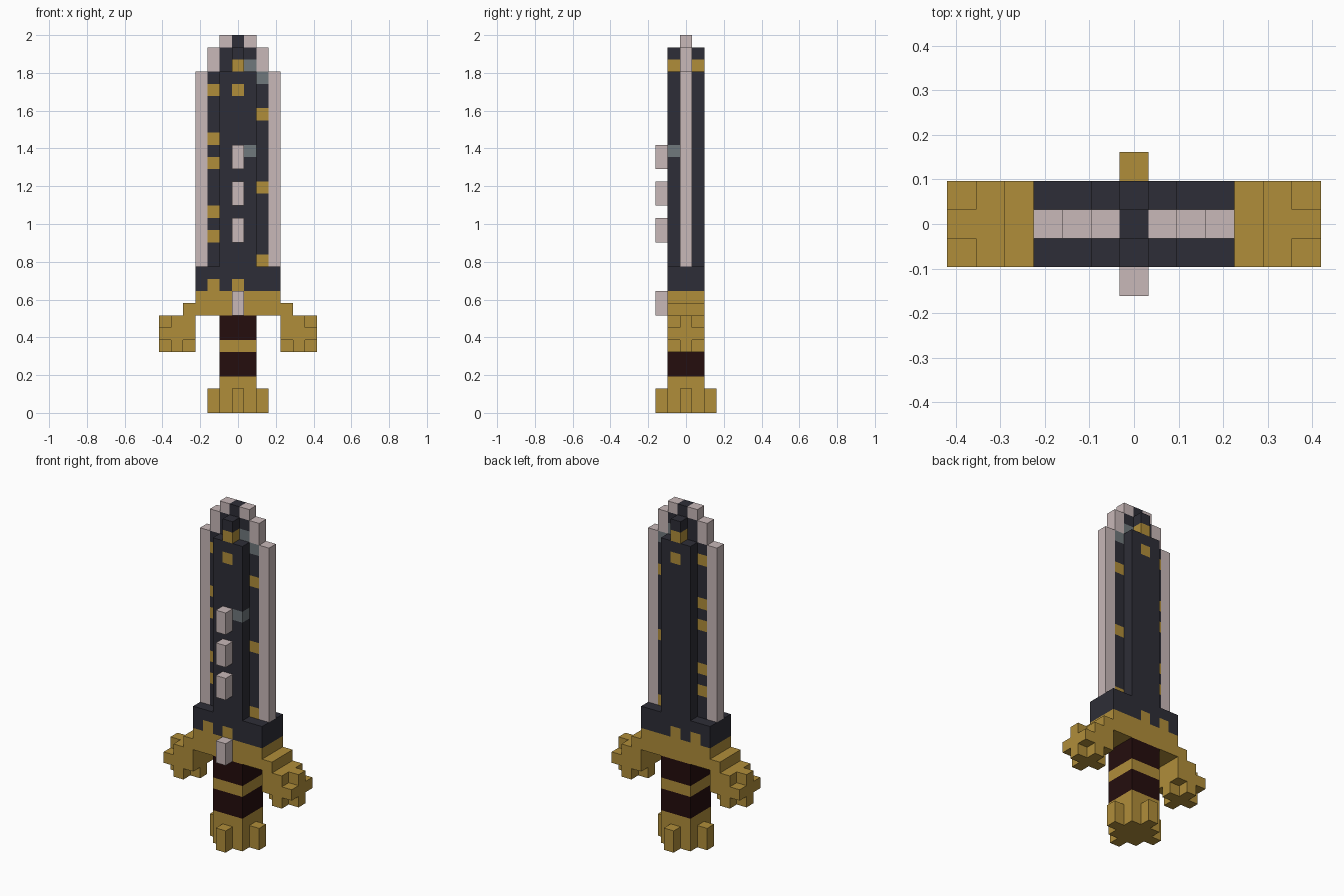
import bpy
import bmesh
from itertools import product
from mathutils import Vector

UNIT = 2 / 31  # edge length of one block

cube = bpy.data.objects.get("Cube")
if cube:
    bpy.data.objects.remove(cube, do_unlink=True)


def material(name, rgb):
    mat = bpy.data.materials.new(name)
    mat.use_nodes = True
    mat.diffuse_color = (*rgb, 1)
    mat.node_tree.nodes["Principled BSDF"].inputs["Base Color"].default_value = (*rgb, 1)
    return mat


GOLD = material("gold", (0.434, 0.27, 0.042))
DARK = material("dark_steel", (0.027, 0.027, 0.038))
PALE = material("pale_edge", (0.578, 0.479, 0.479))
GREY = material("worn_grey", (0.162, 0.188, 0.202))
BROWN = material("dark_leather", (0.018, 0.004, 0.004))


def span(a):
    """A number is one block; a pair is an inclusive run of blocks."""
    return range(a[0], a[1] + 1) if isinstance(a, tuple) else (a,)


def fill(cells, x, y, z, mat):
    for c in product(span(x), span(y), span(z)):
        cells[c] = mat


def build(name, cells):
    """Skin a set of blocks with its outer faces and merge the flat areas."""
    mats = list(dict.fromkeys(cells.values()))
    bm = bmesh.new()
    for cell, mat in cells.items():
        centre = Vector(cell) + Vector((0, 0, 0.5))
        for axis, sign in product(range(3), (-1, 1)):
            normal, u = Vector(), Vector()
            normal[axis] = sign
            if tuple(int(c + n) for c, n in zip(cell, normal)) in cells:
                continue
            u[(axis + 1) % 3] = 1
            v = normal.cross(u)
            corners = (-u - v, u - v, u + v, v - u)
            verts = [bm.verts.new((centre + (normal + k) / 2) * UNIT) for k in corners]
            bm.faces.new(verts).material_index = mats.index(mat)
    bmesh.ops.remove_doubles(bm, verts=bm.verts, dist=UNIT / 100)
    bmesh.ops.dissolve_limit(bm, angle_limit=0.01, verts=bm.verts, edges=bm.edges,
                             delimit={'MATERIAL'})
    mesh = bpy.data.meshes.new(name)
    bm.to_mesh(mesh)
    bm.free()
    for mat in mats:
        mesh.materials.append(mat)
    obj = bpy.data.objects.new(name, mesh)
    bpy.context.collection.objects.link(obj)


FULL = (-1, 1)  # three blocks wide, centred

# Pommel with a stud on each side
pommel = {}
fill(pommel, FULL, FULL, (0, 2), GOLD)
for s in (-2, 2):
    fill(pommel, s, 0, (0, 1), GOLD)
    fill(pommel, 0, s, (0, 1), GOLD)
build("pommel", pommel)

# Grip with a gold ring
grip = {}
fill(grip, FULL, FULL, (3, 7), BROWN)
fill(grip, FULL, FULL, 5, GOLD)
build("grip", grip)

# Stepped guard with a knob, missing its corners, hanging at each end
guard = {}
fill(guard, (-3, 3), FULL, (8, 9), GOLD)
fill(guard, (-4, 4), FULL, 8, GOLD)
for s in (-1, 1):
    for dx, y, dz in product((-1, 0, 1), repeat=3):
        if dx * y * dz == 0:
            fill(guard, s * (5 + dx), y, 6 + dz, GOLD)
    fill(guard, s * 4, FULL, 7, GOLD)
build("guard", guard)

# Collar with two gold notches
collar = {}
fill(collar, (-3, 3), FULL, (10, 11), DARK)
for x in (-2, 0):
    fill(collar, x, FULL, 10, GOLD)
build("collar", collar)

# Blade: thick spine, thin flanks, pale stepped edges
blade = {}
fill(blade, (-2, 2), 0, (12, 27), DARK)
fill(blade, FULL, FULL, (12, 27), DARK)
fill(blade, FULL, 0, (28, 29), DARK)
fill(blade, 0, FULL, (28, 29), DARK)
fill(blade, 0, 0, 30, DARK)
for s in (-1, 1):
    fill(blade, s * 3, 0, (12, 27), PALE)
    fill(blade, s * 2, 0, (28, 29), PALE)
    fill(blade, s, 0, 30, PALE)

# Gold inlays and worn patches on the blade
for x, heights in ((-2, (14, 16, 20, 22, 26)), (2, (12, 18, 24)), (0, (26, 28))):
    for z in heights:
        fill(blade, x, FULL if x == 0 else 0, z, GOLD)
fill(blade, 1, -1, 21, GREY)
fill(blade, 2, 0, 27, GREY)
fill(blade, 1, 0, 28, GREY)
build("blade", blade)

# Pale studs on the front
for i, z in enumerate((8, 14, 17, 20)):
    stud = {}
    fill(stud, 0, -2, (z, z + 1), PALE)
    build(f"front_stud_{i + 1}", stud)
